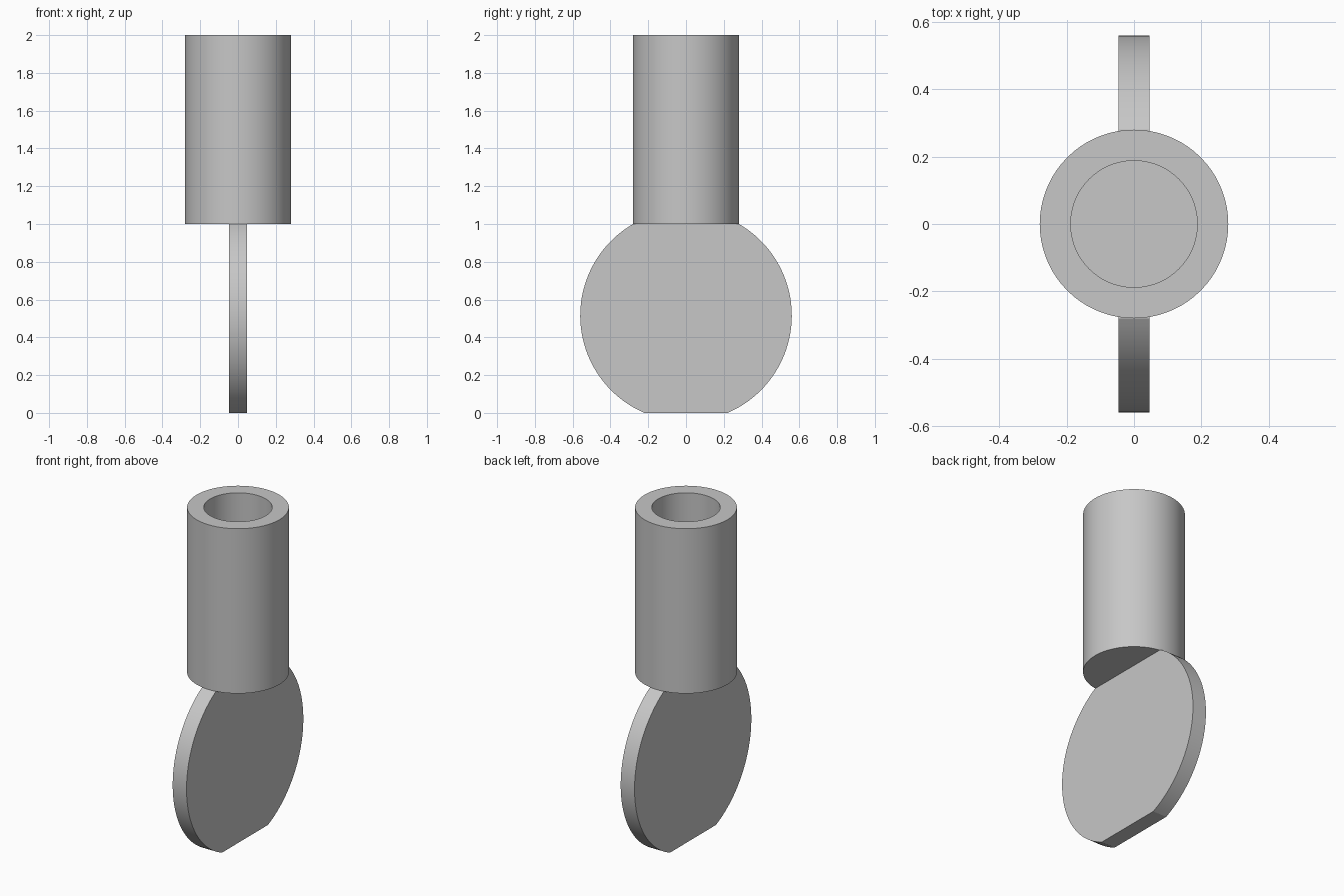
import bpy
import bmesh
from math import asin, cos, sin, pi, radians

if "Cube" in bpy.data.objects:
    bpy.data.objects.remove(bpy.data.objects["Cube"], do_unlink=True)

# Single plain grey
GREY = (0.57, 0.57, 0.57, 1.0)
grey = bpy.data.materials.new("plain_grey")
grey.use_nodes = True
grey.diffuse_color = GREY
grey.node_tree.nodes["Principled BSDF"].inputs["Base Color"].default_value = GREY


def finish(name, bm):
    """Turn a bmesh into a shaded, coloured object."""
    bmesh.ops.recalc_face_normals(bm, faces=bm.faces)
    mesh = bpy.data.meshes.new(name)
    bm.to_mesh(mesh)
    bm.free()
    mesh.materials.append(grey)
    obj = bpy.data.objects.new(name, mesh)
    bpy.context.collection.objects.link(obj)
    bpy.ops.object.select_all(action="DESELECT")
    obj.select_set(True)
    bpy.context.view_layer.objects.active = obj
    bpy.ops.object.shade_smooth_by_angle(angle=radians(20))
    return obj


def lathe(name, profile, steps=72):
    """Revolve an (r, z) profile that starts and ends on the z axis."""
    bm = bmesh.new()
    verts = [bm.verts.new((r, 0, z)) for r, z in profile]
    edges = [bm.edges.new(pair) for pair in zip(verts, verts[1:])]
    bmesh.ops.spin(bm, geom=verts + edges, cent=(0, 0, 0), axis=(0, 0, 1),
                   angle=2 * pi, steps=steps, use_duplicate=False)
    bmesh.ops.remove_doubles(bm, verts=bm.verts, dist=0.0001)
    return finish(name, bm)


def arc(start, end, radius, centre_z, steps=48):
    """Points in the yz plane from one angle to another."""
    angles = [start + (end - start) * i / steps for i in range(steps + 1)]
    return [(radius * cos(a), centre_z + radius * sin(a)) for a in angles]


# Round handle with a blind bore open at the top
OUTER, BORE, HANDLE_BOTTOM, TOP, BORE_FLOOR = 0.28, 0.188, 1.0, 2.0, 1.2
lathe("handle", [(0, HANDLE_BOTTOM), (OUTER, HANDLE_BOTTOM), (OUTER, TOP),
                 (BORE, TOP), (BORE, BORE_FLOOR), (0, BORE_FLOOR)])

# Disc blade, cut flat at the floor and where it meets the handle
RADIUS, CENTRE_Z, THICKNESS = 0.56, 0.515, 0.093
low = asin(-CENTRE_Z / RADIUS)
high = asin((HANDLE_BOTTOM - CENTRE_Z) / RADIUS)
outline = arc(low, high, RADIUS, CENTRE_Z)
outline += [(-y, z) for y, z in reversed(outline)]

bm = bmesh.new()
side = bm.faces.new([bm.verts.new((-THICKNESS / 2, y, z)) for y, z in outline])
grown = bmesh.ops.extrude_face_region(bm, geom=[side], use_keep_orig=True)
moved = [v for v in grown["geom"] if isinstance(v, bmesh.types.BMVert)]
bmesh.ops.translate(bm, verts=moved, vec=(THICKNESS, 0, 0))
finish("disc_blade", bm)
